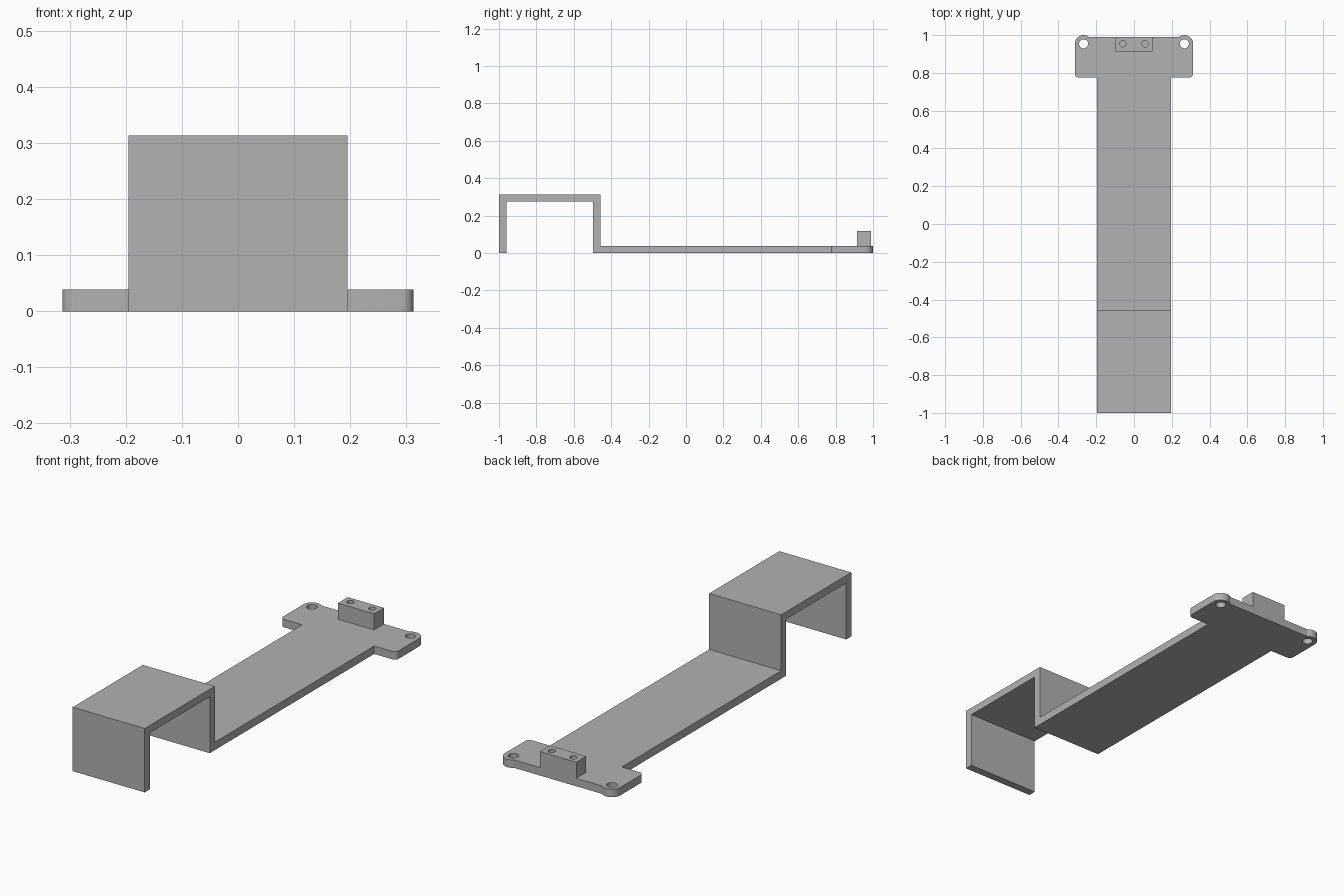
import bpy, bmesh
from math import sin, cos, radians
from mathutils import Vector

cube = bpy.data.objects.get("Cube")
if cube:
    bpy.data.objects.remove(cube)

grey = bpy.data.materials.new("grey plastic")
grey.use_nodes = True
colour = (0.445, 0.445, 0.445, 1)
grey.diffuse_color = colour
grey.node_tree.nodes["Principled BSDF"].inputs["Base Color"].default_value = colour

THICK = 0.039
HALF_W = 0.195
PLATE_X = 0.313
PLATE_Y0, PLATE_Y1 = 0.775, 0.989
EAR_R = 0.046
EAR_X, EAR_Y = PLATE_X - EAR_R, 1 - EAR_R


def prism(name, points, offset):
    """Extrude a closed outline of 3D points along an offset."""
    bm = bmesh.new()
    face = bm.faces.new([bm.verts.new(p) for p in points])
    ext = bmesh.ops.extrude_face_region(bm, geom=[face])
    moved = [v for v in ext["geom"] if isinstance(v, bmesh.types.BMVert)]
    bmesh.ops.translate(bm, vec=Vector(offset), verts=moved)
    bmesh.ops.recalc_face_normals(bm, faces=bm.faces)
    mesh = bpy.data.meshes.new(name)
    bm.to_mesh(mesh)
    bm.free()
    mesh.materials.append(grey)
    obj = bpy.data.objects.new(name, mesh)
    bpy.context.collection.objects.link(obj)
    return obj


def arc(cx, cy, r, start, end, steps=10):
    angles = [radians(start + (end - start) * i / steps) for i in range(steps + 1)]
    return [(cx + r * cos(a), cy + r * sin(a)) for a in angles]


def combine(body, tool, operation):
    """Join or cut the body with a tool, then discard the tool."""
    mod = body.modifiers.new(operation.title(), "BOOLEAN")
    mod.operation, mod.solver, mod.object = operation, "EXACT", tool
    bpy.context.view_layer.objects.active = body
    bpy.ops.object.modifier_apply(modifier=mod.name)
    bpy.data.objects.remove(tool)


def drill(body, x, y, r, z0, z1):
    ring = [(px, py, z0) for px, py in arc(x, y, r, 0, 360, 32)[:-1]]
    combine(body, prism("drill", ring, (0, 0, z1 - z0)), "DIFFERENCE")


# Long strip with the raised hook at the front
side = [(-1, 0), (-1, 0.313), (-0.458, 0.313), (-0.458, THICK),
        (PLATE_Y0, THICK), (PLATE_Y0, 0), (-0.497, 0), (-0.497, 0.276),
        (-0.961, 0.276), (-0.961, 0)]
bracket = prism("bracket", [(-HALF_W, y, z) for y, z in side], (2 * HALF_W, 0, 0))

# Mounting plate with rounded corners and ears at the back
corner = 0.022
right_half = [(HALF_W, PLATE_Y0)]
right_half += arc(PLATE_X - corner, PLATE_Y0 + corner, corner, -90, 0)
right_half += arc(EAR_X, EAR_Y, EAR_R, 0, 130, 16)
right_half.append((EAR_X - 0.036, PLATE_Y1))
outline = right_half + [(-x, y) for x, y in reversed(right_half)]
plate = prism("mounting_plate", [(x, y, 0) for x, y in outline], (0, 0, THICK))
combine(bracket, plate, "UNION")

# Small block standing on the back edge
block_y0 = 0.913
foot = [(-0.098, block_y0), (0.098, block_y0), (0.098, PLATE_Y1), (-0.098, PLATE_Y1)]
block = prism("screw_block", [(x, y, 0.01) for x, y in foot], (0, 0, 0.108))
combine(bracket, block, "UNION")

# Through holes in the ears and blind holes in the block
for s in (-1, 1):
    drill(bracket, s * EAR_X, EAR_Y, 0.024, -0.05, 0.09)
    drill(bracket, s * 0.059, EAR_Y, 0.017, 0.05, 0.2)

# Smooth the rounded walls, keep the edges sharp
bpy.ops.object.select_all(action="DESELECT")
bracket.select_set(True)
bpy.context.view_layer.objects.active = bracket
bpy.ops.object.shade_smooth_by_angle(angle=radians(30))
